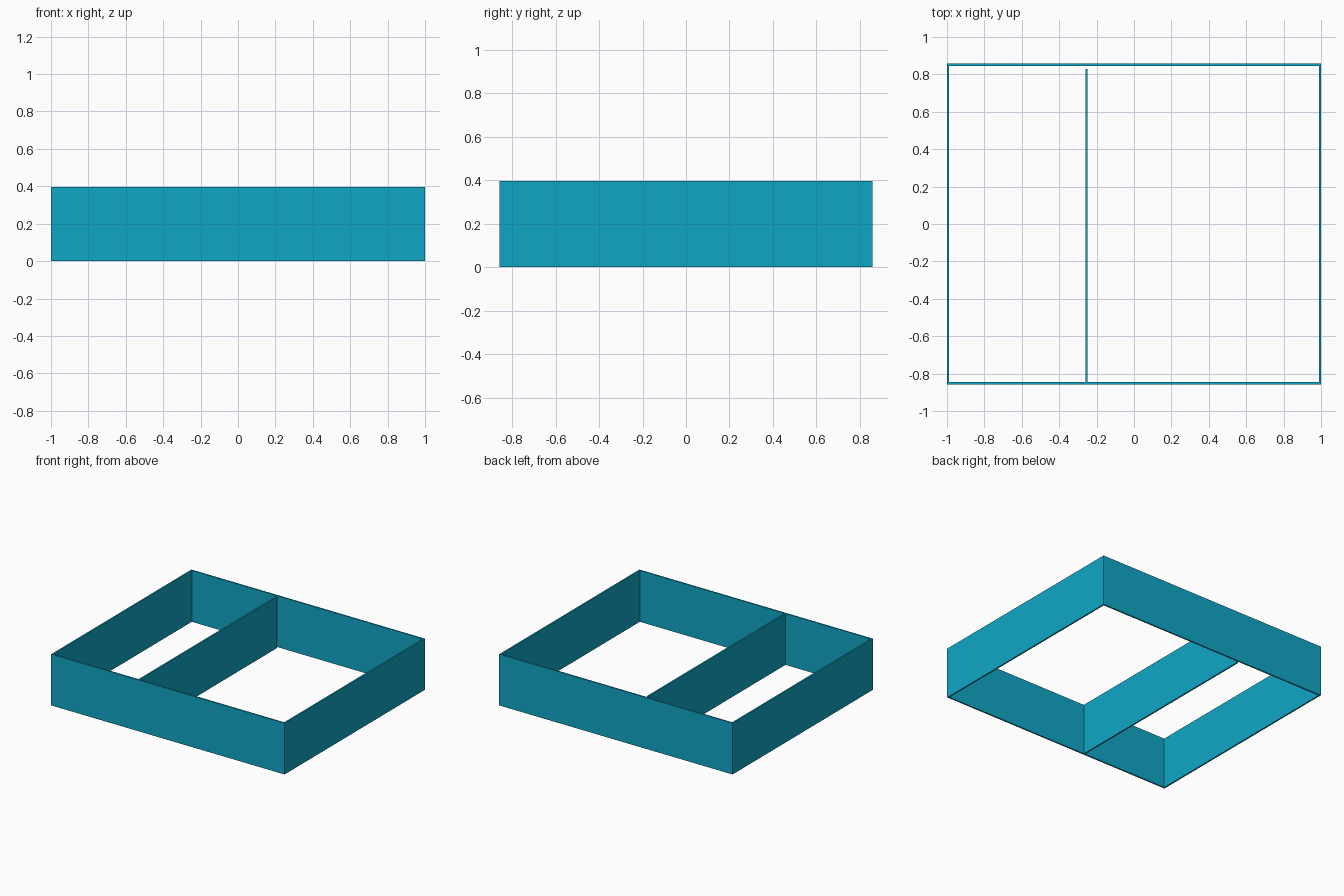
import bpy, bmesh
from mathutils import Matrix, Vector

if "Cube" in bpy.data.objects:
    bpy.data.objects.remove(bpy.data.objects["Cube"])

HALF_X, HALF_Y = 1.0, 0.858
THICK = 0.012
HEIGHT, ROWS = 0.397, 4

teal = bpy.data.materials.new("teal")
teal.diffuse_color = (0.005, 0.38, 0.56, 1)
teal.use_nodes = True
teal.node_tree.nodes["Principled BSDF"].inputs["Base Color"].default_value = teal.diffuse_color


def add_array(obj, name, count, step):
    mod = obj.modifiers.new(name, 'ARRAY')
    mod.use_relative_offset = False
    mod.use_constant_offset = True
    mod.constant_offset_displace = step
    mod.count = count


def panel_wall(name, corner, size, columns):
    """Thin wall of stacked rectangular panels, starting at its low corner."""
    along = 0 if size[0] > size[1] else 1
    panel = Vector((size[0], size[1], HEIGHT / ROWS))
    panel[along] /= columns
    bm = bmesh.new()
    bmesh.ops.create_cube(bm, size=1, matrix=Matrix.Translation(panel / 2)
                          @ Matrix.Diagonal(panel).to_4x4())
    mesh = bpy.data.meshes.new(name)
    bm.to_mesh(mesh)
    bm.free()
    mesh.materials.append(teal)
    obj = bpy.data.objects.new(name, mesh)
    obj.location = (corner[0], corner[1], 0)
    bpy.context.collection.objects.link(obj)
    step = Vector((0, 0, 0))
    step[along] = panel[along]
    add_array(obj, "columns", columns, step)
    add_array(obj, "rows", ROWS, (0, 0, panel.z))


# Front and back walls
for name, y in (("front_wall", -HALF_Y), ("back_wall", HALF_Y - THICK)):
    panel_wall(name, (-HALF_X, y), (2 * HALF_X, THICK), 8)

# Side walls, fitted between front and back
side_length = 2 * (HALF_Y - THICK)
for name, x in (("left_wall", -HALF_X), ("right_wall", HALF_X - THICK)):
    panel_wall(name, (x, -HALF_Y + THICK), (THICK, side_length), 7)

# Inner divider, stopping just short of the back wall
panel_wall("divider_wall", (-0.254 - THICK / 2, -HALF_Y + THICK),
           (THICK, 0.83 + HALF_Y - THICK), 7)
